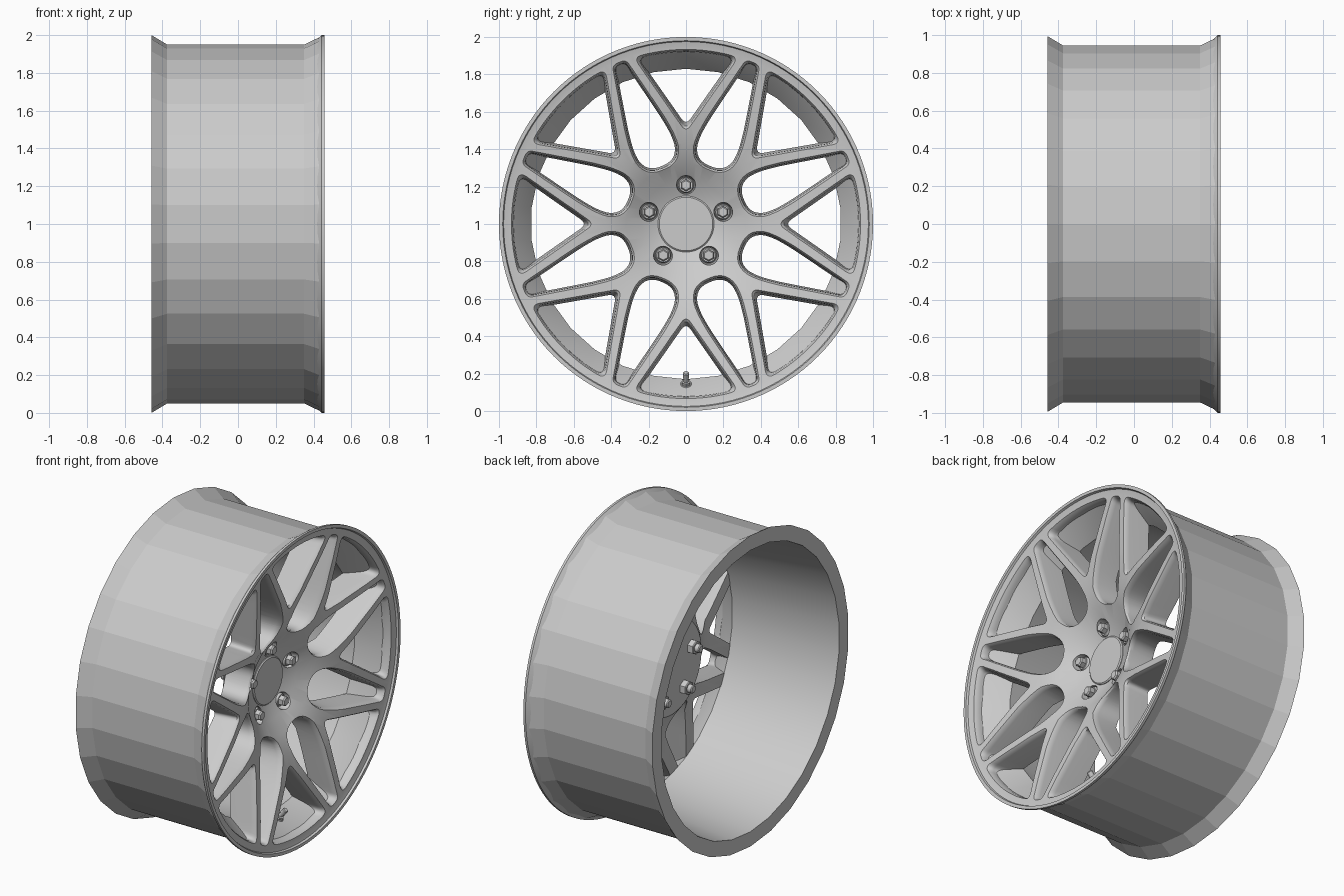
import bpy, bmesh
from math import sin, cos, pi, radians, hypot
from mathutils import Vector, Matrix

if "Cube" in bpy.data.objects:
    bpy.data.objects.remove(bpy.data.objects["Cube"])

FRONT = [(.20, 0), (.20, .13), (.212, .16), (.245, .24), (.30, .32), (.35, .43),
         (.39, .60), (.42, .80), (.438, .95), (.444, .975), (.457, .98)]
BACK = [(.457, 1.0), (.442, 1.0), (.36, .92), (.29, .91), (.25, .84), (.21, .50),
        (.13, .34), (.10, .30), (.10, 0)]


def finish(name, bm, angle=30):
    bmesh.ops.remove_doubles(bm, verts=bm.verts, dist=1e-5)
    bmesh.ops.recalc_face_normals(bm, faces=bm.faces)
    me = bpy.data.meshes.new(name)
    bm.to_mesh(me)
    bm.free()
    ob = bpy.data.objects.new(name, me)
    bpy.context.collection.objects.link(ob)
    smooth(ob, angle)
    return ob


def smooth(ob, angle):
    bpy.ops.object.select_all(action='DESELECT')
    ob.select_set(True)
    bpy.context.view_layer.objects.active = ob
    bpy.ops.object.shade_smooth_by_angle(angle=radians(angle))


def skin(bm, rings, caps=False):
    """Join rings of points with quads, optionally capping both ends."""
    vr = [[bm.verts.new(p) for p in r] for r in rings]
    n = len(vr[0])
    for a, b in zip(vr, vr[1:]):
        for i in range(n):
            bm.faces.new((a[i], a[(i + 1) % n], b[(i + 1) % n], b[i]))
    if caps:
        bm.faces.new(vr[0])
        bm.faces.new(vr[-1])


def revolve(bm, profile, n, closed=False, matrix=None):
    """Spin (x, r) points around the x axis."""
    pts = profile + profile[:1] if closed else profile
    m = matrix or Matrix.Translation((0, 0, 1))
    skin(bm, [[m @ Vector((x, r * cos(pi / 2 + 2 * pi * k / n), r * sin(pi / 2 + 2 * pi * k / n)))
               for k in range(n)] for x, r in pts])
    bmesh.ops.dissolve_degenerate(bm, dist=1e-6, edges=bm.edges)


def front_x(r):
    for (x0, r0), (x1, r1) in zip(FRONT, FRONT[1:]):
        if r <= r1:
            return x0 + (x1 - x0) * (r - r0) / (r1 - r0)
    return FRONT[-1][0]


def outline(ctrl, off):
    """Offset a control polygon inward, round its corners, sample its edges."""
    P = [Vector(c[:2]) for c in ctrl]
    n, Q = len(P), []
    for i in range(n):
        d1, d2 = (P[i] - P[i - 1]).normalized(), (P[(i + 1) % n] - P[i]).normalized()
        n1, n2 = Vector((-d1.y, d1.x)), Vector((-d2.y, d2.x))
        Q.append(P[i] + (n1 + n2) * off / (1 + n1.dot(n2)))
    corners = []
    for i in range(n):
        a, p, b = Q[i - 1], Q[i], Q[(i + 1) % n]
        s = p + (a - p) * min(ctrl[i][2] / (a - p).length, .46)
        e = p + (b - p) * min(ctrl[i][2] / (b - p).length, .46)
        corners.append([s * (1 - t) ** 2 + p * 2 * t * (1 - t) + e * t * t
                        for t in [k / 6 for k in range(7)]])
    pts = []
    for i in range(n):
        e, s = corners[i][-1], corners[(i + 1) % n][0]
        pts += corners[i] + [e.lerp(s, k / 6) for k in range(1, 6)]
    return pts


def cut_opening(bm, ctrl, angle, end_off):
    """Tapered cutter with a chamfer that follows the dished front face."""
    rings = []
    for off, depth, flat in [(-.008, 0, .6), (-.006, .01, None), (.008, -.014, None),
                             (.011, -.035, None), (end_off, 0, 0.0)]:
        ring = []
        for p in outline(ctrl, off):
            x = flat if flat is not None else front_x(hypot(p.x, p.y)) + depth
            ring.append((x, p.x * cos(angle) - p.y * sin(angle),
                         1 + p.x * sin(angle) + p.y * cos(angle)))
        rings.append(ring)
    skin(bm, rings, True)


def subtract(ob, cutter):
    mod = ob.modifiers.new('cut', 'BOOLEAN')
    mod.operation, mod.solver, mod.object = 'DIFFERENCE', 'EXACT', cutter
    bpy.context.view_layer.objects.active = ob
    bpy.ops.object.modifier_apply(modifier=mod.name)
    bpy.data.objects.remove(cutter)


# Barrel: 30 flat facets outside, smooth inside
bm = bmesh.new()
revolve(bm, [(-.458, 1), (-.375, .95), (.35, .95), (.44, .993), (.43, .97), (.38, .92),
             (.25, .83), (-.458, .905)], 30, True)
barrel = finish('barrel', bm)
for f in barrel.data.polygons:
    c = f.center
    if f.normal.y * c.y + f.normal.z * (c.z - 1) > .05:
        f.use_smooth = False

# Spoked face: dished disc with eight wide and eight teardrop openings
bm = bmesh.new()
revolve(bm, FRONT + BACK, 120)
face = finish('spoked_face', bm)
wide = [(.49, 0, .045)] + [(.936 * cos(radians(t)), .936 * sin(radians(t)), d)
                           for t, d in [(-17.5, .05), (-9, .2), (0, .2), (9, .2), (17.5, .05)]]
teardrop = [(.315, .085, .2), (.315, -.085, .2), (.44, -.142, .2),
            (.935, -.04, .03), (.935, .04, .03), (.44, .142, .2)]
bm = bmesh.new()
for k in range(8):
    cut_opening(bm, wide, k * pi / 4, .04)
    cut_opening(bm, teardrop, (k + .5) * pi / 4, .03)
subtract(face, finish('opening_cutter', bm))

# Lug pockets in the hub
lugs = [Vector((0, .207 * cos(pi / 2 + k * 2 * pi / 5), 1 + .207 * sin(pi / 2 + k * 2 * pi / 5)))
        for k in range(5)]
bm = bmesh.new()
for p in lugs:
    revolve(bm, [(.185, 0), (.185, .044), (.24, .052), (.4, .052), (.4, 0)], 24,
            matrix=Matrix.Translation(p))
subtract(face, finish('lug_cutter', bm))
smooth(face, 30)

# Centre cap
bm = bmesh.new()
revolve(bm, [(.19, 0), (.19, .15), (.212, .15), (.218, .143), (.218, 0)], 64)
finish('centre_cap', bm)

# Lug bolts: seat, hex head, and stud with nut at the back
bm = bmesh.new()
for p in lugs:
    m = Matrix.Translation(p)
    revolve(bm, [(.18, 0), (.18, .042), (.212, .042), (.222, .036), (.222, 0)], 24, matrix=m)
    revolve(bm, [(.21, 0), (.21, .032), (.252, .032), (.26, .025), (.26, 0)], 6, matrix=m)
    revolve(bm, [(.11, 0), (.11, .045), (.065, .045), (.06, .04), (.06, 0)], 6, matrix=m)
    revolve(bm, [(.07, 0), (.07, .026), (.035, .026), (.03, .02), (.03, 0)], 16, matrix=m)
finish('lug_bolts', bm)

# Valve stem, leaning inward and forward from the rim slope
bm = bmesh.new()
m = Matrix.Translation((.285, 0, .135)) @ Matrix.Rotation(radians(-52), 4, 'Y')
revolve(bm, [(-.03, 0), (-.03, .034), (.008, .034), (.014, .028), (.014, 0)], 24, matrix=m)
revolve(bm, [(.01, 0), (.01, .026), (.03, .026), (.03, 0)], 6, matrix=m)
revolve(bm, [(.02, 0), (.02, .013), (.055, .013), (.055, .017), (.085, .017), (.09, .012),
             (.09, 0)], 16, matrix=m)
finish('valve_stem', bm)
